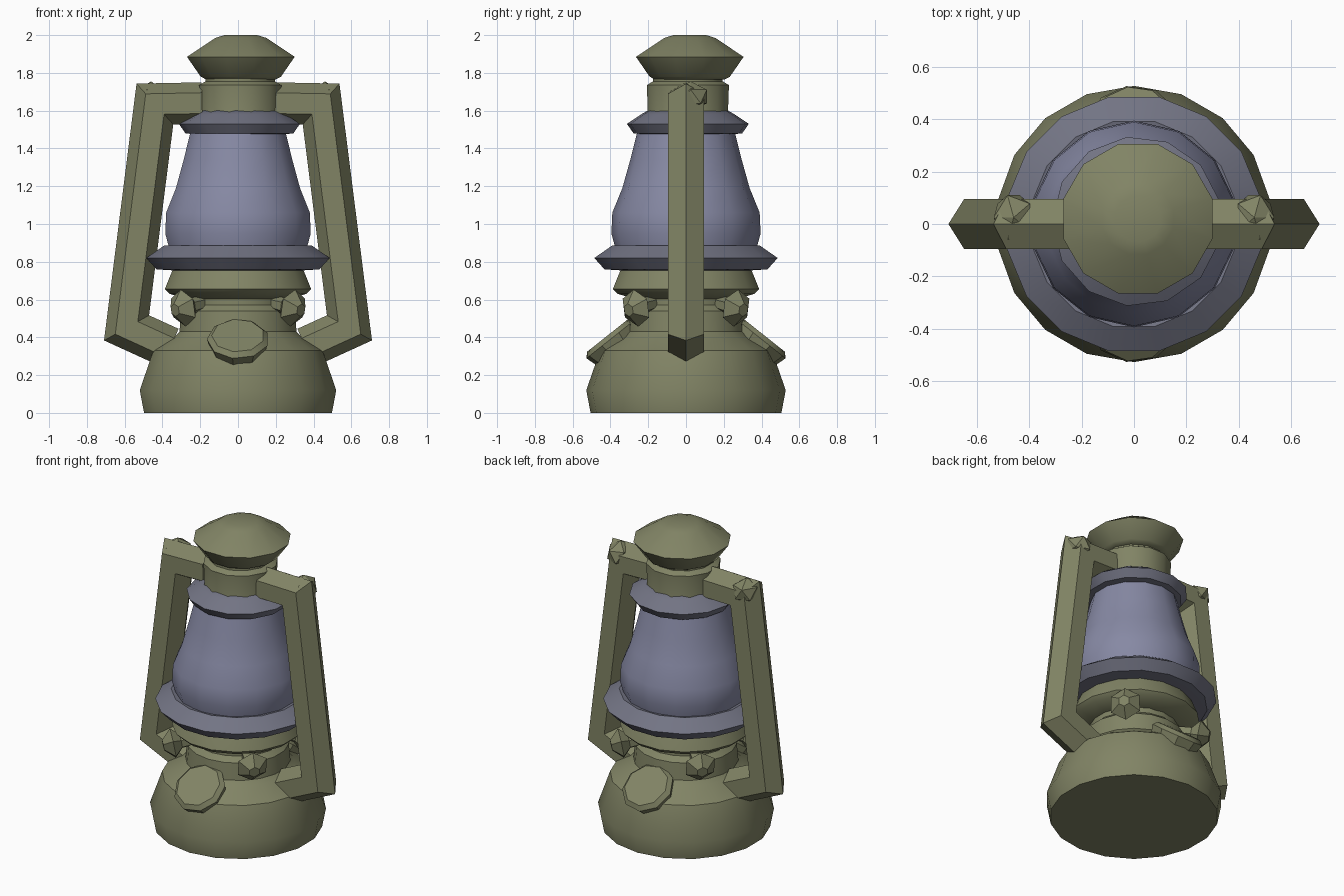
import bpy, bmesh, math
from mathutils import Vector, Matrix

if "Cube" in bpy.data.objects:
    bpy.data.objects.remove(bpy.data.objects["Cube"])


def material(name, rgb):
    m = bpy.data.materials.new(name)
    m.diffuse_color = (*rgb, 1)
    m.use_nodes = True
    m.node_tree.nodes["Principled BSDF"].inputs["Base Color"].default_value = m.diffuse_color
    return m


OLIVE = material("olive_metal", (0.22, 0.23, 0.13))
GLASS = material("blue_glass", (0.24, 0.25, 0.37))
SLATE = material("slate_metal", (0.17, 0.175, 0.23))


def finish(name, bm, mat, mirror=(), angle=32):
    bmesh.ops.recalc_face_normals(bm, faces=bm.faces)
    me = bpy.data.meshes.new(name)
    bm.to_mesh(me)
    bm.free()
    me.materials.append(mat)
    ob = bpy.data.objects.new(name, me)
    bpy.context.collection.objects.link(ob)
    if mirror:
        mod = ob.modifiers.new("mirror", 'MIRROR')
        mod.use_axis = ['X' in mirror, 'Y' in mirror, False]
        mod.use_mirror_merge = False
    bpy.ops.object.select_all(action='DESELECT')
    ob.select_set(True)
    bpy.context.view_layer.objects.active = ob
    if angle:
        bpy.ops.object.shade_smooth_by_angle(angle=math.radians(angle))
    return ob


def skin(rings):
    """Bridge successive rings of points and close both ends."""
    bm = bmesh.new()
    vs = [[bm.verts.new(p) for p in r] for r in rings]
    n = len(vs[0])
    for a, b in zip(vs, vs[1:]):
        for i in range(n):
            j = (i + 1) % n
            bm.faces.new((a[i], a[j], b[j], b[i]))
    bm.faces.new(vs[0])
    bm.faces.new(vs[-1])
    return bm


def lathe(name, profile, sides, mat, matrix=Matrix(), mirror=(), angle=32):
    rings = [[matrix @ Vector((r * math.cos(a), r * math.sin(a), z))
              for a in (2 * math.pi * (i + 0.5) / sides for i in range(sides))]
             for r, z in profile]
    return finish(name, skin(rings), mat, mirror, angle)


def aim(pos, direction):
    """Frame at pos whose z axis follows direction."""
    rot = Vector(direction).to_track_quat('Z', 'Y').to_matrix().to_4x4()
    return Matrix.Translation(pos) @ rot


# Fuel tank and burner neck
lathe("fuel_tank", [(0.505, 0), (0.528, 0.12), (0.455, 0.33), (0.34, 0.405),
                    (0.315, 0.43), (0.305, 0.54), (0.27, 0.57), (0.27, 0.63)], 18, OLIVE)
# Burner collar
lathe("burner_collar", [(0.26, 0.60), (0.37, 0.63), (0.395, 0.655),
                        (0.36, 0.74), (0.34, 0.78)], 16, OLIVE)
# Flared gallery holding the globe
lathe("lower_ring", [(0.36, 0.755), (0.44, 0.76), (0.495, 0.82),
                     (0.40, 0.885), (0.36, 0.875)], 16, SLATE)
# Glass globe
lathe("glass_globe", [(0.365, 0.84), (0.395, 0.95), (0.39, 1.06), (0.337, 1.19),
                      (0.295, 1.34), (0.255, 1.50)], 14, GLASS, angle=40)
# Upper ring and chimney
upper = Matrix.Translation((0.012, 0.01, 0))
lathe("upper_ring", [(0.24, 1.475), (0.29, 1.48), (0.325, 1.53),
                     (0.25, 1.58), (0.215, 1.60)], 13, SLATE, upper)
lathe("chimney", [(0.23, 1.55), (0.22, 1.60), (0.225, 1.735), (0.20, 1.75),
                  (0.19, 1.755), (0.19, 1.79)], 12, OLIVE, upper)
# Vent hood
lathe("vent_hood", [(0.19, 1.765), (0.22, 1.78), (0.295, 1.885),
                    (0.14, 1.985), (0.09, 2.0)], 12, OLIVE,
      Matrix.Translation((0.015, 0.02, 0)))

# Side tubes: hexagonal section swept with mitred bends, mirrored left to right
path = [Vector(p) for p in ((0.19, 0, 1.64), (0.44, 0, 1.635), (0.59, 0, 0.45), (0.36, 0, 0.345))]
dirs = [(b - a).normalized() for a, b in zip(path, path[1:])]
rings = []
for i, p in enumerate(path):
    d0, d1 = dirs[max(i - 1, 0)], dirs[min(i, len(dirs) - 1)]
    t = (d0 + d1).normalized()
    normal = Vector((-t.z, 0, t.x)) / t.dot(d0)
    rings.append([p + 0.11 * (normal * math.cos(a) + Vector((0, 1, 0)) * math.sin(a))
                  for a in (math.pi * k / 3 for k in range(6))])
finish("side_tube", skin(rings), OLIVE, 'X')

# Handle pivots on the tube shoulders
bm = bmesh.new()
bmesh.ops.create_icosphere(bm, subdivisions=1, radius=1, matrix=(
    Matrix.Translation((0.46, 0.025, 1.675)) @ Matrix.Diagonal((0.085, 0.1, 0.08, 1))))
finish("handle_pivot", bm, OLIVE, 'X', angle=0)

# Burner thumb knobs around the neck
lathe("burner_knob", [(0.04, -0.13), (0.045, -0.05), (0.1, 0.0), (0.035, 0.06)], 6, OLIVE,
      aim((0.29, -0.265, 0.555), (1, -0.9, -0.25)), 'XY', angle=0)

# Filler caps, front and back
lathe("filler_cap", [(0.14, -0.08), (0.165, 0.0), (0.14, 0.025)], 9, OLIVE,
      aim((0, -0.40, 0.39), (0, -0.62, 0.78)), 'Y')
